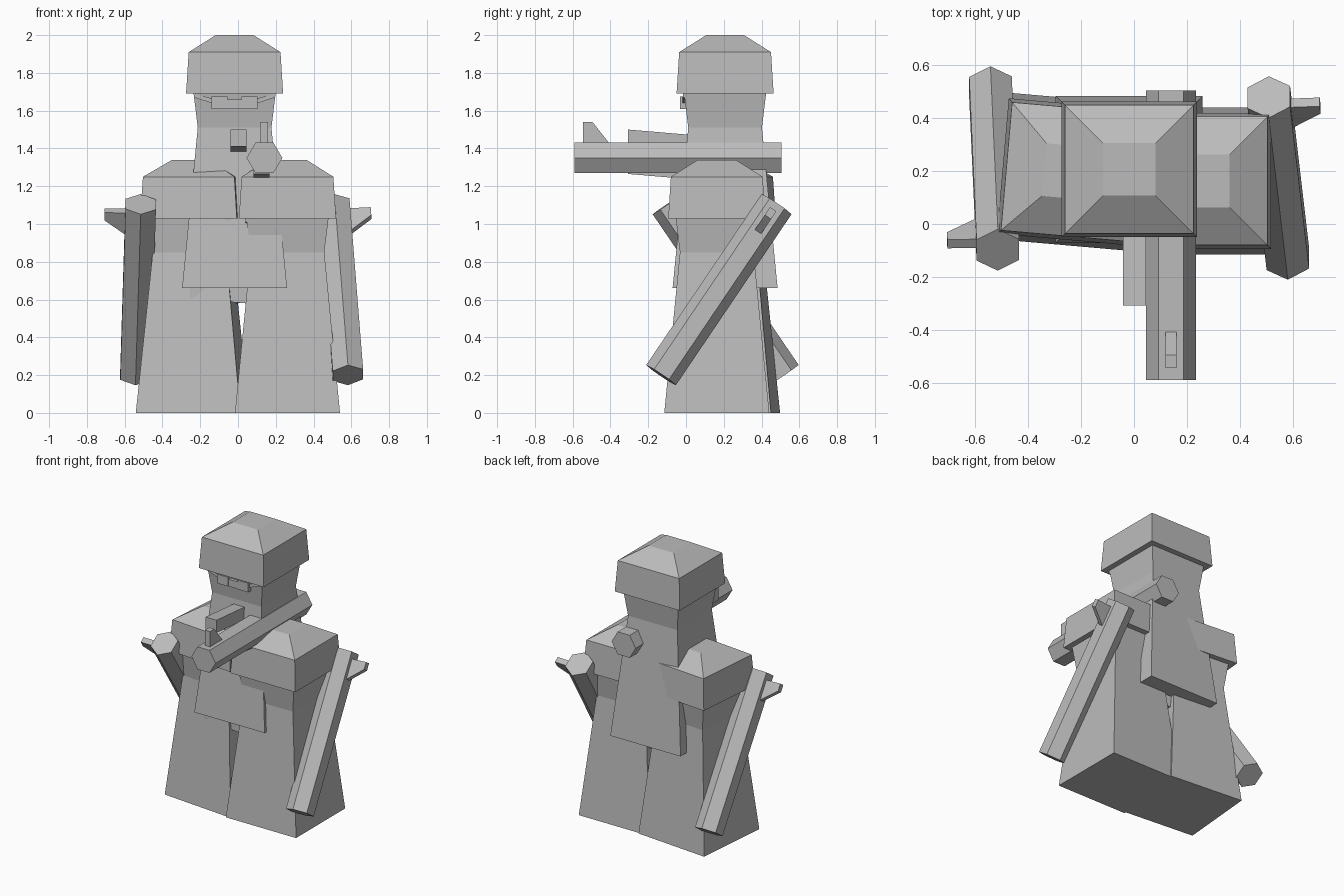
import bpy, bmesh
from math import radians, cos, sin, pi
from mathutils import Matrix, Vector

cube = bpy.data.objects.get("Cube")
if cube:
    bpy.data.objects.remove(cube, do_unlink=True)

grey = bpy.data.materials.new("plain_grey")
grey.use_nodes = True
colour = (0.5, 0.5, 0.5, 1)
grey.diffuse_color = colour
grey.node_tree.nodes["Principled BSDF"].inputs["Base Color"].default_value = colour


def loft(name, rings, place):
    """Skin a stack of matching rings, cap both ends and place the result."""
    bm = bmesh.new()
    loops = [[bm.verts.new(p) for p in ring] for ring in rings]
    for a, b in zip(loops, loops[1:]):
        for i in range(len(a)):
            j = (i + 1) % len(a)
            bm.faces.new((a[i], a[j], b[j], b[i]))
    bm.faces.new(loops[0][::-1])
    bm.faces.new(loops[-1])
    bm.transform(place)
    bmesh.ops.recalc_face_normals(bm, faces=bm.faces)
    mesh = bpy.data.meshes.new(name)
    bm.to_mesh(mesh)
    bm.free()
    mesh.materials.append(grey)
    obj = bpy.data.objects.new(name, mesh)
    bpy.context.collection.objects.link(obj)
    return obj


def square(h, z):
    return [(-h, -h, z), (h, -h, z), (h, h, z), (-h, h, z)]


def upright(x, y0, y1, z0, z1):
    """Rectangle standing across the x axis."""
    return [(x, y0, z0), (x, y1, z0), (x, y1, z1), (x, y0, z1)]


def soldier(name, place):
    # Tapered robe, neck and head, then the helmet
    loft(name + "_body", [square(0.278, 0), square(0.195, 0.85), square(0.217, 1.03)], place)
    loft(name + "_helmet", [square(0.257, 1.03), square(0.243, 1.25), square(0.1, 1.34)], place)
    # Goggles: two lenses, a lower bridge and straps rising to the temples
    for side, s in (("left", 1), ("right", -1)):
        loft(f"{name}_{side}_lens",
             [upright(s * x, -0.24, -0.18, 0.95, 1.015) for x in (0.037, 0.122)], place)
        loft(f"{name}_{side}_strap",
             [upright(s * 0.122, -0.225, -0.18, 0.98, 1.005),
              upright(s * 0.215, -0.222, -0.18, 1.01, 1.03)], place)
    loft(name + "_bridge", [upright(x, -0.235, -0.18, 0.95, 1.0) for x in (-0.037, 0.037)], place)
    # Arms reaching forward, slightly raised
    for side, x, z in (("right", 0.02, 0.75), ("left", 0.143, 0.605)):
        rings = []
        for y, dz in ((-0.515, 0), (-0.1, -0.035)):
            b = z + dz
            rings.append([(x - 0.043, y, b), (x + 0.043, y, b),
                          (x + 0.043, y, b + 0.09), (x - 0.043, y, b + 0.09)])
        loft(f"{name}_{side}_arm", rings, place)


def rifle(name, muzzle, butt, up):
    # Local frame: muzzle towards -y, sight towards +z
    muzzle, butt = Vector(muzzle), Vector(butt)
    y = (butt - muzzle).normalized()
    x = y.cross(Vector(up)).normalized()
    z = x.cross(y)
    place = Matrix((x, y, z)).transposed().to_4x4()
    place.translation = (muzzle + butt) / 2
    half = (butt - muzzle).length / 2
    hexagon = [(0.095 * cos(i * pi / 3), 0.093 * sin(i * pi / 3)) for i in range(6)]
    loft(name + "_barrel", [[(a, end, b) for a, b in hexagon] for end in (-half, half)], place)
    # Sight with a sloping back
    f = -half + 0.045
    loft(name + "_sight",
         [[(s, f, 0.07), (s, f + 0.145, 0.07), (s, f + 0.05, 0.19), (s, f, 0.19)]
          for s in (-0.02, 0.02)], place)


def stand(x, y, z, turn):
    return Matrix.Translation((x, y, z)) @ Matrix.Rotation(radians(turn), 4, "Z")


# Two soldiers face each other and carry a third between them
soldier("upper_soldier", stand(-0.018, 0.207, 0.66, 0))
soldier("left_soldier", stand(0.262, 0.163, 0, -90))
soldier("right_soldier", stand(-0.24, 0.197, 0, 85))

# One rifle is aimed forward, two are slung across backs
rifle("aimed_rifle", (0.14, -0.59, 1.35), (0.14, 0.505, 1.35), (0, 0, 1))
rifle("left_slung_rifle", (0.51, 0.48, 1.105), (0.582, -0.132, 0.2), (1, 0, 0))
rifle("right_slung_rifle", (-0.515, -0.098, 1.105), (-0.543, 0.518, 0.2), (-1, 0, 0))
